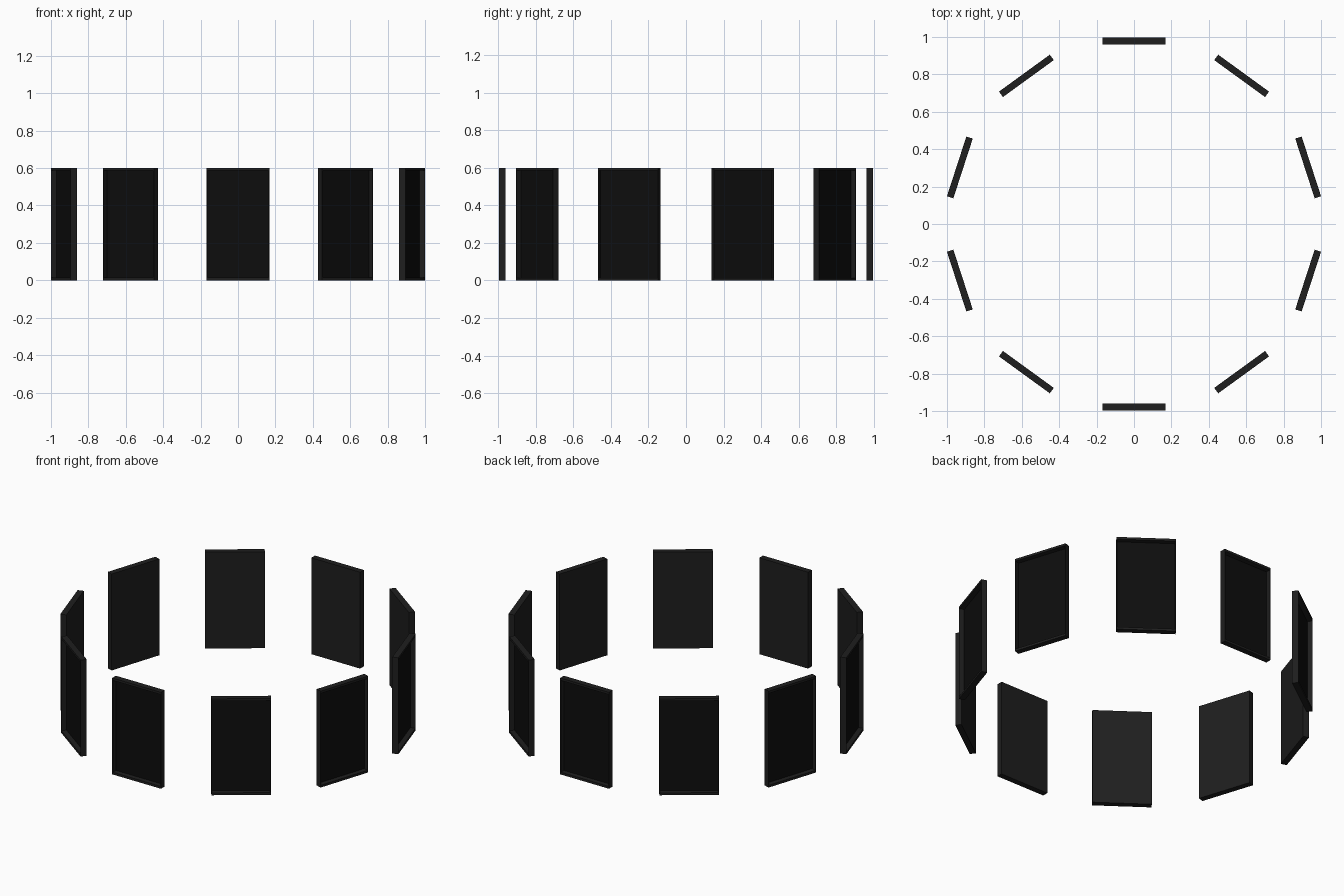
import bpy, bmesh, math
from mathutils import Matrix

if "Cube" in bpy.data.objects:
    bpy.data.objects.remove(bpy.data.objects["Cube"])

COUNT, R = 10, 0.997          # panels in the ring, outer apothem
W, H, T = 0.336, 0.6, 0.036   # panel width, height, thickness
SIDE, CAP, DEPTH = 0.006, 0.016, 0.03  # rim widths and recess depth


def material(name, v):
    m = bpy.data.materials.new(name)
    m.diffuse_color = (v, v, v, 1)
    m.use_nodes = True
    m.node_tree.nodes["Principled BSDF"].inputs["Base Color"].default_value = m.diffuse_color
    return m


shell_mat = material("dark_shell", 0.013)
face_mat = material("black_face", 0.004)


def make_panel():
    bm = bmesh.new()
    bmesh.ops.create_cube(bm, size=1)
    bmesh.ops.scale(bm, vec=(W, T, H), verts=bm.verts)
    bmesh.ops.translate(bm, vec=(0, T / 2 - R, H / 2), verts=bm.verts)
    # outward face: inset a rim, then sink the black face as a tray
    bm.normal_update()
    face = next(f for f in bm.faces if f.normal.y < -0.9)
    bmesh.ops.inset_individual(bm, faces=[face], thickness=SIDE)
    for v in face.verts:
        v.co.z += (SIDE - CAP) * (1 if v.co.z > H / 2 else -1)
    bmesh.ops.inset_individual(bm, faces=[face], thickness=0.0)
    bmesh.ops.translate(bm, vec=(0, DEPTH, 0), verts=face.verts)
    face.material_index = 1
    bmesh.ops.recalc_face_normals(bm, faces=bm.faces)
    me = bpy.data.meshes.new("panel")
    bm.to_mesh(me)
    bm.free()
    me.materials.append(shell_mat)
    me.materials.append(face_mat)
    return me


# ring of identical panels
panel = make_panel()
for i in range(COUNT):
    ob = bpy.data.objects.new(f"panel_{i + 1}", panel)
    ob.matrix_world = Matrix.Rotation(i * 2 * math.pi / COUNT, 4, 'Z')
    bpy.context.collection.objects.link(ob)
